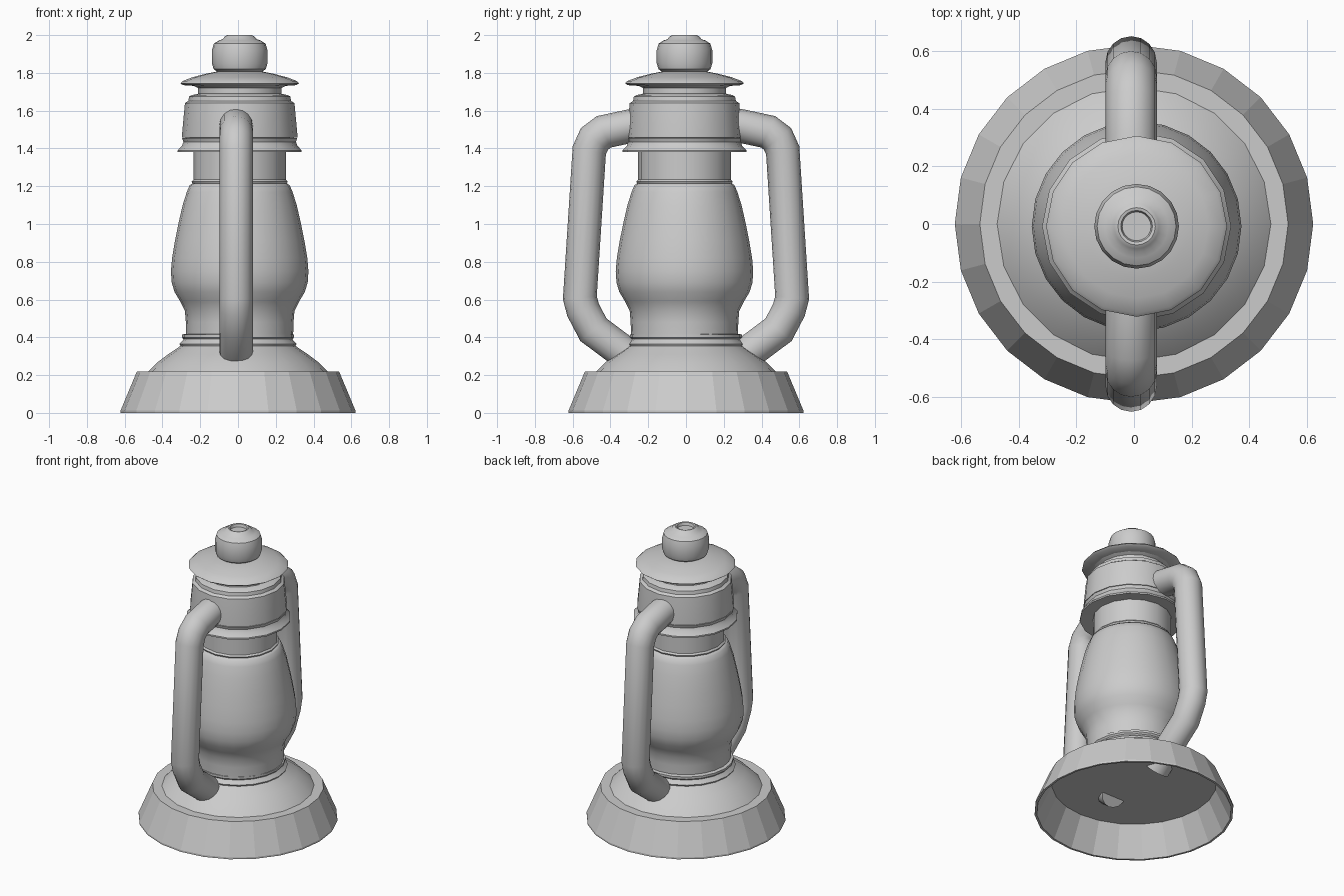
import bpy, bmesh, math
from mathutils import Vector

if "Cube" in bpy.data.objects:
    bpy.data.objects.remove(bpy.data.objects["Cube"])

OFF = (0.009, -0.008)  # the body axis sits a hair off centre


def shade(ob, smooth):
    bpy.ops.object.select_all(action='DESELECT')
    ob.select_set(True)
    bpy.context.view_layer.objects.active = ob
    if smooth:
        bpy.ops.object.shade_smooth_by_angle(angle=math.radians(smooth))


def finish(bm, name, smooth):
    bmesh.ops.recalc_face_normals(bm, faces=bm.faces)
    me = bpy.data.meshes.new(name)
    bm.to_mesh(me)
    bm.free()
    ob = bpy.data.objects.new(name, me)
    bpy.context.collection.objects.link(ob)
    shade(ob, smooth)
    return ob


def lathe(name, profile, sides=16, smooth=35, off=OFF):
    """Spin a (radius, z) profile; radius 0 closes to a pole."""
    bm = bmesh.new()
    rings = []
    for r, z in profile:
        if r == 0:
            rings.append([bm.verts.new((off[0], off[1], z))] * sides)
        else:
            rings.append([bm.verts.new((off[0] + r * math.cos(2 * math.pi * i / sides),
                                        off[1] + r * math.sin(2 * math.pi * i / sides), z))
                          for i in range(sides)])
    for a, b in zip(rings, rings[1:]):
        for i in range(sides):
            j = (i + 1) % sides
            bm.faces.new(list(dict.fromkeys((a[i], a[j], b[j], b[i]))))
    return finish(bm, name, smooth)


def tube(name, path, radius, x, sign, sides=16):
    """Mitred tube along (y, z) points in the plane x."""
    pts = [Vector((x, sign * y, z)) for y, z in path]
    side = Vector((1, 0, 0))
    bm = bmesh.new()
    rings = []
    for i, p in enumerate(pts):
        d0 = (p - pts[max(i - 1, 0)]).normalized()
        d1 = (pts[min(i + 1, len(pts) - 1)] - p).normalized()
        t = (d0 + d1).normalized()
        stretch = 1 / max(t.dot(d1 if i == 0 else d0), 0.5)
        up = t.cross(side) * stretch
        rings.append([bm.verts.new(p + radius * (side * math.cos(a) + up * math.sin(a)))
                      for a in (2 * math.pi * k / sides for k in range(sides))])
    for a, b in zip(rings, rings[1:]):
        for i in range(sides):
            j = (i + 1) % sides
            bm.faces.new((a[i], a[j], b[j], b[i]))
    bm.faces.new(rings[0])
    bm.faces.new(rings[-1])
    return finish(bm, name, 50)


# Faceted hollow skirt under the tank
lathe("base_skirt", [(0.46, 0.22), (0.535, 0.22), (0.622, 0.012), (0.622, 0),
                     (0.608, 0), (0.515, 0.2), (0.455, 0.2)], 24, 0, (0, 0))

# Fuel tank dome with flat floor and neck ring
lathe("tank_dome", [(0, 0.2), (0.47, 0.2), (0.475, 0.22), (0.43, 0.265), (0.37, 0.31),
                    (0.325, 0.34), (0.305, 0.355), (0.31, 0.365), (0.295, 0.38),
                    (0.288, 0.39), (0.297, 0.4), (0.297, 0.415), (0.27, 0.42),
                    (0, 0.42)], 20, 35, (0, 0))

# Glass globe
lathe("globe", [(0, 0.4), (0.283, 0.41), (0.285, 0.48), (0.29, 0.54), (0.315, 0.59),
                (0.345, 0.64), (0.36, 0.69), (0.364, 0.75), (0.358, 0.82), (0.343, 0.91),
                (0.325, 1.0), (0.302, 1.1), (0.28, 1.17), (0.265, 1.205),
                (0.25, 1.215), (0, 1.215)], 24)

# Burner collar and drip flange
lathe("neck_collar", [(0, 1.21), (0.25, 1.215), (0.255, 1.225), (0.245, 1.235),
                      (0.245, 1.39), (0, 1.39)])
lathe("flange", [(0.23, 1.385), (0.328, 1.38), (0.328, 1.39), (0.305, 1.415),
                 (0.298, 1.435), (0.305, 1.455), (0.25, 1.46)])

# Chimney drum with stepped top
lathe("chimney_drum", [(0, 1.455), (0.306, 1.458), (0.306, 1.468), (0.29, 1.64),
                       (0.272, 1.652), (0.268, 1.675), (0.255, 1.682), (0.22, 1.69),
                       (0.22, 1.72), (0.25, 1.735), (0, 1.735)])

# Rain cap
lathe("rain_cap", [(0, 1.73), (0.225, 1.73), (0.3, 1.735), (0.314, 1.745), (0.302, 1.757),
                   (0.25, 1.777), (0.18, 1.795), (0.12, 1.807), (0, 1.807)])

# Top knob with shallow dimple
lathe("top_knob", [(0, 1.8), (0.12, 1.807), (0.138, 1.82), (0.147, 1.85), (0.147, 1.92),
                   (0.137, 1.955), (0.11, 1.972), (0.09, 1.978), (0.078, 1.993),
                   (0.065, 2.0), (0.055, 1.998), (0.05, 1.98), (0, 1.98)], 20)

# Side tubes that serve as handles, front and back
arm = [(0.22, 1.53), (0.3, 1.517), (0.435, 1.488), (0.485, 1.45), (0.512, 1.39),
       (0.562, 0.61), (0.545, 0.545), (0.49, 0.44), (0.333, 0.323), (0.2, 0.215)]
for name, sign in (("front_side_tube", -1), ("back_side_tube", 1)):
    tube(name, arm, 0.089, -0.01, sign)
